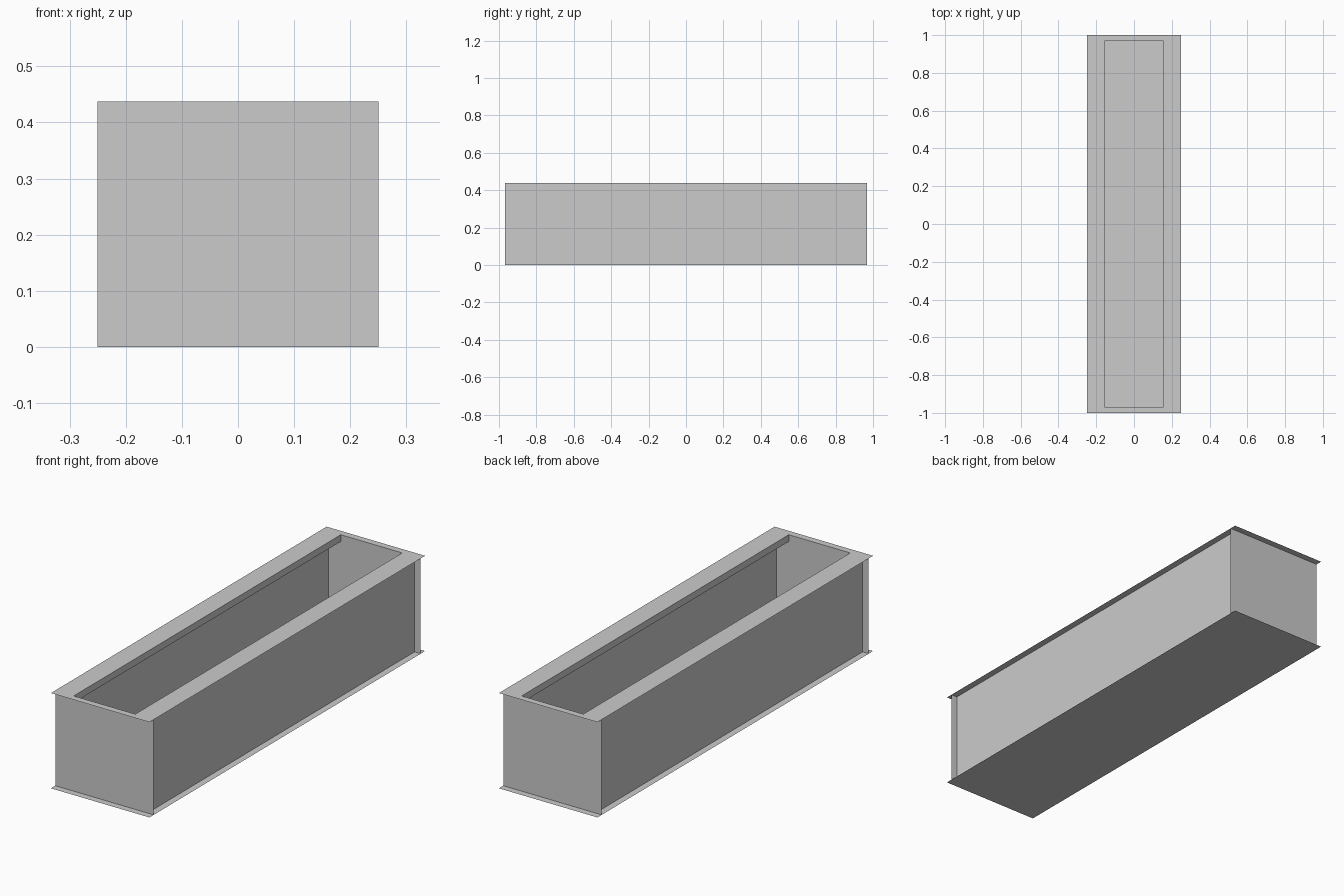
import bpy
import bmesh

cube = bpy.data.objects.get("Cube")
if cube:
    bpy.data.objects.remove(cube, do_unlink=True)

# Overall sizes
HALF_X, HALF_Y, HEIGHT = 0.25, 1.0, 0.4375
EDGE = 0.03125              # overhang of the plates past the walls
WALL_X, WALL_Y = HALF_X - EDGE, HALF_Y - EDGE
HOLE_X = HALF_X - 3 * EDGE

grey = bpy.data.materials.new("plain grey")
grey.use_nodes = True
grey.diffuse_color = (0.6, 0.6, 0.6, 1)
grey.node_tree.nodes["Principled BSDF"].inputs["Base Color"].default_value = grey.diffuse_color


def sheet(name, faces):
    """Thin sheet-metal part made from quads given by their corners."""
    bm = bmesh.new()
    for corners in faces:
        bm.faces.new([bm.verts.new(c) for c in corners])
    bmesh.ops.remove_doubles(bm, verts=bm.verts, dist=0.0001)
    mesh = bpy.data.meshes.new(name)
    bm.to_mesh(mesh)
    bm.free()
    mesh.materials.append(grey)
    obj = bpy.data.objects.new(name, mesh)
    bpy.context.collection.objects.link(obj)
    return obj


def ring(x, y, z):
    return [(-x, -y, z), (x, -y, z), (x, y, z), (-x, y, z)]


def upright(a, b, low, high):
    """Vertical quad standing on the line from a to b."""
    return [(*a, low), (*b, low), (*b, high), (*a, high)]


# Base plate, facing down
sheet("base_plate", [ring(HALF_X, HALF_Y, 0)[::-1]])

# Top rim: flat frame around the long opening
outer, inner = ring(HALF_X, HALF_Y, HEIGHT), ring(HOLE_X, WALL_Y, HEIGHT)
sheet("top_rim", [[outer[i], outer[(i + 1) % 4], inner[(i + 1) % 4], inner[i]]
                  for i in range(4)])

# Walls and the turned-down lips, one of each per side
for side, s in (("left", 1), ("right", -1)):
    sheet(side + "_wall", [upright((s * WALL_X, -s * WALL_Y), (s * WALL_X, s * WALL_Y), 0, HEIGHT)])
    sheet(side + "_lip", [upright((s * HOLE_X, s * WALL_Y), (s * HOLE_X, -s * WALL_Y),
                                  HEIGHT - EDGE, HEIGHT)])
for end, s in (("back", 1), ("front", -1)):
    sheet(end + "_wall", [upright((s * HALF_X, s * WALL_Y), (-s * HALF_X, s * WALL_Y), 0, HEIGHT)])
